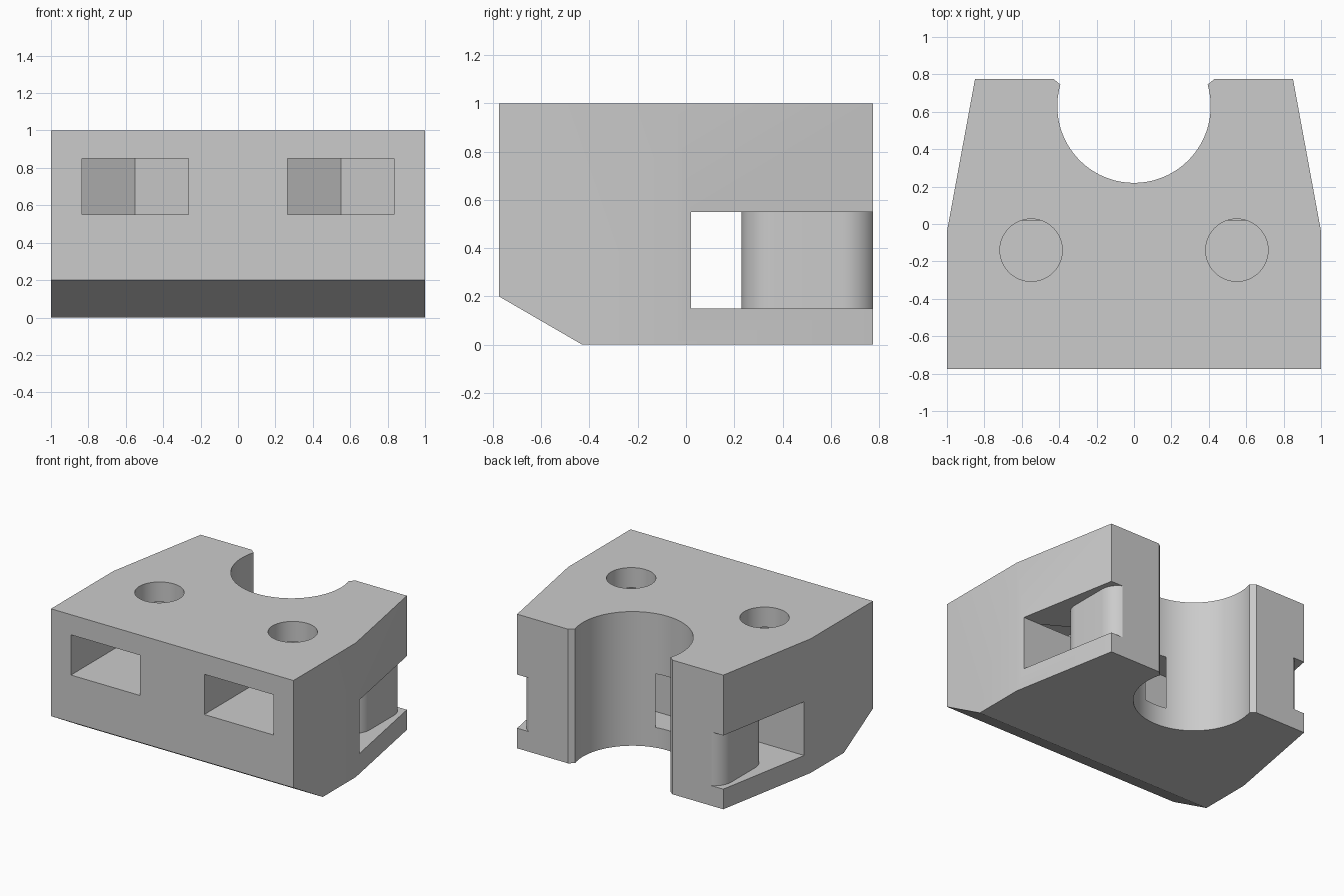
import bpy
import bmesh
from math import pi, sin, cos, asin, radians
from mathutils import Vector

cube = bpy.data.objects.get("Cube")
if cube:
    bpy.data.objects.remove(cube, do_unlink=True)

grey = bpy.data.materials.new("plain_grey")
grey.use_nodes = True
colour = (0.6, 0.6, 0.6, 1)
grey.diffuse_color = colour
grey.node_tree.nodes["Principled BSDF"].inputs["Base Color"].default_value = colour

BACK = 0.775
FRONT = -BACK


def arc(cx, cy, r, start, end, steps):
    """Points along a circular arc, angles in radians."""
    angles = [start + (end - start) * i / steps for i in range(steps + 1)]
    return [(cx + r * cos(a), cy + r * sin(a)) for a in angles]


def mirrored(half):
    """Close a right-hand outline with its reflection across x = 0."""
    return half + [(-x, y) for x, y in reversed(half)]


def prism(name, outline, z0, z1):
    """Extrude a plan outline between two heights."""
    bm = bmesh.new()
    base = bm.faces.new([bm.verts.new((x, y, z0)) for x, y in outline])
    top = bmesh.ops.extrude_face_region(bm, geom=[base])["geom"]
    verts = [v for v in top if isinstance(v, bmesh.types.BMVert)]
    bmesh.ops.translate(bm, verts=verts, vec=(0, 0, z1 - z0))
    bmesh.ops.remove_doubles(bm, verts=bm.verts, dist=1e-5)
    bmesh.ops.recalc_face_normals(bm, faces=bm.faces)
    mesh = bpy.data.meshes.new(name)
    bm.to_mesh(mesh)
    bm.free()
    obj = bpy.data.objects.new(name, mesh)
    bpy.context.collection.objects.link(obj)
    mesh.materials.append(grey)
    return obj


# Body plan: tapered arms around an open round bore with chamfered lips
bore_y, bore_r = 0.63, 0.41
lip = asin((0.745 - bore_y) / bore_r)
half_plan = [(1, FRONT), (1, -0.04), (0.85, BACK), (0.43, BACK)]
half_plan += arc(0, bore_y, bore_r, lip, -pi / 2 + 0.02, 48)
body = prism("clamp_block", mirrored(half_plan), 0, 1)

# Slanted underside along the front edge
bm = bmesh.new()
bm.from_mesh(body.data)
slope_start, slope_end = Vector((0, FRONT, 0.2)), Vector((0, -0.43, 0))
along = slope_end - slope_start
normal = Vector((0, along.z, -along.y))
cut = bmesh.ops.bisect_plane(bm, geom=bm.verts[:] + bm.edges[:] + bm.faces[:],
                             plane_co=slope_start, plane_no=normal, clear_outer=True)
rim = [e for e in cut["geom_cut"] if isinstance(e, bmesh.types.BMEdge)]
bmesh.ops.contextual_create(bm, geom=rim)
bmesh.ops.recalc_face_normals(bm, faces=bm.faces)
bm.to_mesh(body.data)
bm.free()

# Strap channel running across the block and around two rounded posts
tip = radians(63)
post = arc(0.69, 0.65, 0.14, tip, 0, 12) + arc(0.69, 0.37, 0.14, 0, -pi / 2, 16)
half_channel = [(1.2, 0.02), (1.2, 0.9), (post[0][0], 0.9)] + post
cutters = [prism("strap_channel", mirrored(half_channel), 0.15, 0.55)]

# Screw holes from the top, and hexagonal nut pockets open to the front
hole_y, nut_half = -0.14, 0.285
point = nut_half / cos(pi / 6)
for side, label in ((1, "left"), (-1, "right")):
    x = side * 0.55
    pocket = [(x - nut_half, -1), (x + nut_half, -1),
              (x + nut_half, hole_y + point / 2), (x, hole_y + point),
              (x - nut_half, hole_y + point / 2)]
    cutters.append(prism(label + "_nut_pocket", pocket, 0.55, 0.85))
    circle = arc(x, hole_y, 0.167, 0, 2 * pi, 48)[:-1]
    cutters.append(prism(label + "_screw_hole", circle, 0.7, 1.2))

# Apply the cuts
bpy.ops.object.select_all(action="DESELECT")
bpy.context.view_layer.objects.active = body
body.select_set(True)
for cutter in cutters:
    cutter.hide_render = True
    mod = body.modifiers.new(cutter.name, "BOOLEAN")
    mod.operation = "DIFFERENCE"
    mod.solver = "EXACT"
    mod.object = cutter
    bpy.ops.object.modifier_apply(modifier=mod.name)
    bpy.data.objects.remove(cutter, do_unlink=True)

bpy.ops.object.shade_smooth_by_angle(angle=radians(30))
